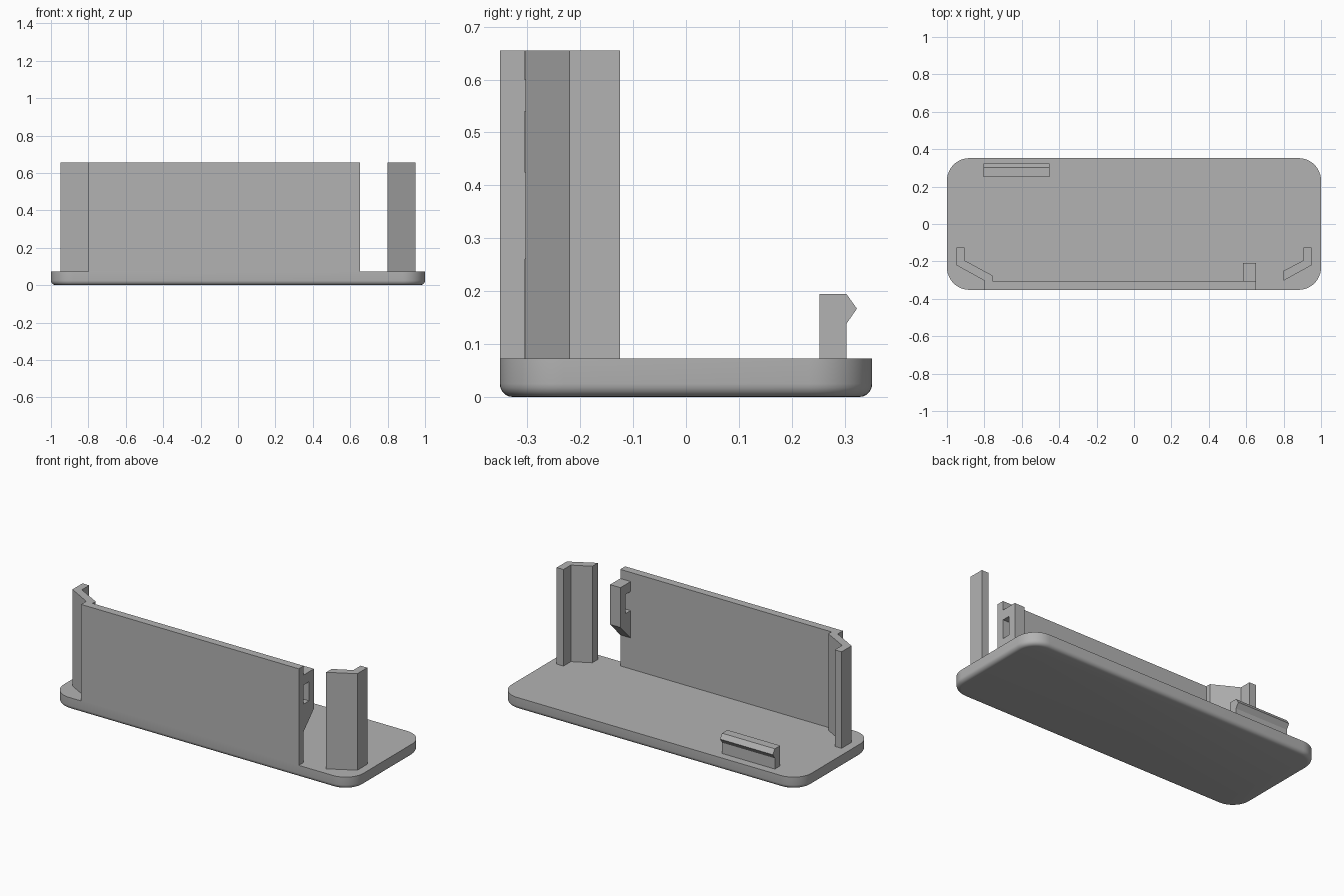
import bpy, bmesh
from mathutils import Vector

cube = bpy.data.objects.get("Cube")
if cube:
    bpy.data.objects.remove(cube, do_unlink=True)

grey = bpy.data.materials.new("plain grey")
grey.use_nodes = True
colour = (0.45, 0.45, 0.45, 1)
grey.diffuse_color = colour
grey.node_tree.nodes["Principled BSDF"].inputs["Base Color"].default_value = colour

BASE_TOP, WALL_TOP, FRONT = 0.073, 0.655, -0.352


def add_object(name, bm):
    bmesh.ops.recalc_face_normals(bm, faces=bm.faces)
    mesh = bpy.data.meshes.new(name)
    bm.to_mesh(mesh)
    bm.free()
    mesh.materials.append(grey)
    obj = bpy.data.objects.new(name, mesh)
    bpy.context.collection.objects.link(obj)
    return obj


def prism(name, profile, start, end, axis):
    """Extrude a profile (xy for axis z, yz for axis x) from start to end."""
    bm = bmesh.new()
    place = (lambda p: (p[0], p[1], start)) if axis == "z" else (lambda p: (start, p[0], p[1]))
    face = bm.faces.new([bm.verts.new(place(p)) for p in profile])
    new = bmesh.ops.extrude_face_region(bm, geom=[face])["geom"]
    shift = Vector((0, 0, end - start)) if axis == "z" else Vector((end - start, 0, 0))
    bmesh.ops.translate(bm, vec=shift, verts=[v for v in new if isinstance(v, bmesh.types.BMVert)])
    return add_object(name, bm)


# Base plate: rounded corners, then a softened underside edge
bm = bmesh.new()
bmesh.ops.create_cube(bm, size=1)
for v in bm.verts:
    v.co = (v.co.x * 2, v.co.y * -2 * FRONT, (v.co.z + 0.5) * BASE_TOP)
upright = [e for e in bm.edges if abs(e.verts[0].co.z - e.verts[1].co.z) > 0.01]
bmesh.ops.bevel(bm, geom=upright, offset=0.12, segments=12, profile=0.5, affect="EDGES")
under = [e for e in bm.edges if all(v.co.z < 0.001 for v in e.verts)]
bmesh.ops.bevel(bm, geom=under, offset=0.025, segments=5, profile=0.5, affect="EDGES")
base = add_object("base_plate", bm)
bpy.context.view_layer.objects.active = base
base.select_set(True)
bpy.ops.object.shade_smooth_by_angle(angle=0.6)

# Front wall joined to the cranked bracket on the right
prism("front_wall", [
    (-0.95, -0.125), (-0.95, -0.22), (-0.80, -0.303), (-0.80, FRONT),
    (0.652, FRONT), (0.652, -0.305), (-0.757, -0.305), (-0.757, -0.275),
    (-0.905, -0.195), (-0.905, -0.125)], BASE_TOP, WALL_TOP, "z")

# Free-standing cranked bracket on the left
prism("left_bracket", [
    (0.95, -0.125), (0.95, -0.22), (0.80, -0.303), (0.80, -0.25),
    (0.905, -0.195), (0.905, -0.125)], BASE_TOP, WALL_TOP, "z")

# Slotted lug behind the free end of the wall
prism("slotted_lug", [
    (-0.305, 0.26), (-0.208, 0.36), (-0.208, 0.60), (-0.305, 0.60),
    (-0.305, 0.54), (-0.255, 0.54), (-0.255, 0.425), (-0.305, 0.425)],
    0.583, 0.652, "x")

# Snap hook near the back edge
prism("snap_hook", [
    (0.252, BASE_TOP), (0.303, BASE_TOP), (0.303, 0.138), (0.323, 0.167),
    (0.303, 0.195), (0.252, 0.195)], -0.805, -0.453, "x")
